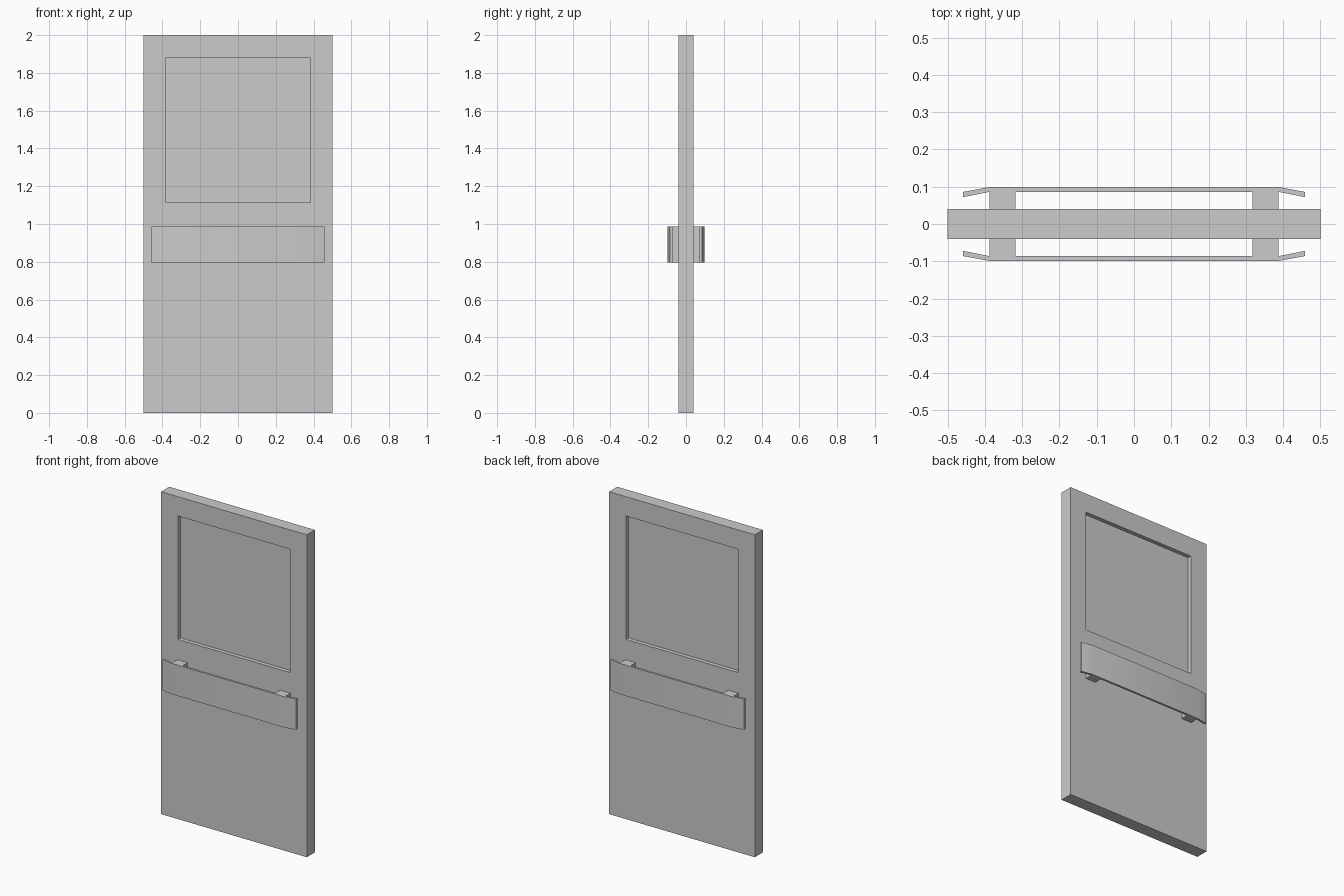
import bpy, bmesh
from mathutils import Vector

if "Cube" in bpy.data.objects:
    bpy.data.objects.remove(bpy.data.objects["Cube"])


def mesh_object(name, bm):
    bmesh.ops.recalc_face_normals(bm, faces=bm.faces[:])
    me = bpy.data.meshes.new(name)
    bm.to_mesh(me)
    bm.free()
    ob = bpy.data.objects.new(name, me)
    bpy.context.collection.objects.link(ob)
    return ob


def prism(bm, points, z0, z1):
    """Extrude a plan outline (x, y) from z0 up to z1."""
    face = bm.faces.new([bm.verts.new((x, y, z0)) for x, y in points])
    top = bmesh.ops.extrude_face_region(bm, geom=[face])["geom"]
    verts = [v for v in top if isinstance(v, bmesh.types.BMVert)]
    bmesh.ops.translate(bm, verts=verts, vec=Vector((0, 0, z1 - z0)))


def rect(x0, x1, y0, y1):
    return [(x0, y0), (x1, y0), (x1, y1), (x0, y1)]


W, T, H = 0.5, 0.04, 2.0             # half width, half thickness, height
PX, PZ0, PZ1 = 0.385, 1.115, 1.88    # recessed panel
DEPTH = 0.025
BZ0, BZ1 = 0.797, 0.988              # push bar height range

# Door slab with a recessed panel on both faces
bm = bmesh.new()
prism(bm, rect(-W, W, -T, T), 0, H)
bm.normal_update()
for f in [f for f in bm.faces if abs(f.normal.y) > 0.9]:
    y = f.calc_center_median().y
    bmesh.ops.inset_region(bm, faces=[f], thickness=0.05)
    recess = y - DEPTH * (1 if y > 0 else -1)
    corners = [(v, v.co.x > 0, v.co.z > H / 2) for v in f.verts]
    for v, right, upper in corners:
        v.co = (PX if right else -PX, y, PZ1 if upper else PZ0)
    # push the panel in, leaving square reveals
    inner = bmesh.ops.extrude_face_region(bm, geom=[f])["geom"]
    for v in inner:
        if isinstance(v, bmesh.types.BMVert):
            v.co.y = recess
    if f.is_valid:
        bmesh.ops.delete(bm, geom=[f], context='FACES_ONLY')
mesh_object("door_slab", bm)

# Push bar on each side: bent plate plus two mounting blocks
half = [(0.388, 0.099), (0.458, 0.086), (0.458, 0.072), (0.388, 0.086)]
for side, label in ((-1, "front"), (1, "back")):
    bm = bmesh.new()
    outline = half + [(-x, y) for x, y in reversed(half)]
    prism(bm, [(x, side * y) for x, y in outline], BZ0, BZ1)
    bar = mesh_object(label + "_push_bar", bm)
    bpy.ops.object.select_all(action='DESELECT')
    bar.select_set(True)
    bpy.context.view_layer.objects.active = bar
    bpy.ops.object.shade_smooth_by_angle()

    bm = bmesh.new()
    for s in (-1, 1):
        prism(bm, rect(s * 0.318, s * 0.388, side * T, side * 0.086), BZ0, BZ1)
    mesh_object(label + "_bar_mounts", bm)
